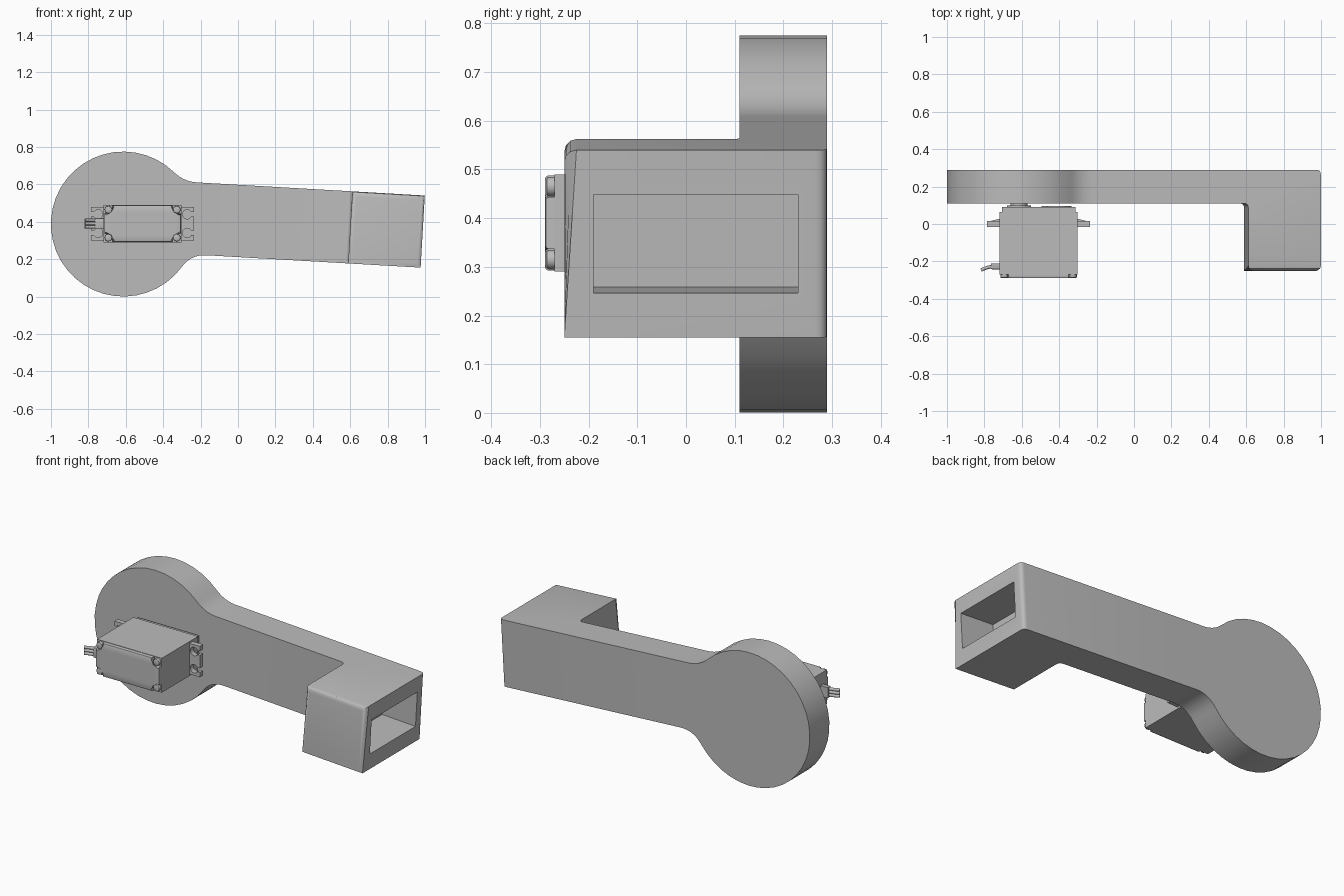
import bpy, bmesh, math
from mathutils import Matrix, Vector

cube = bpy.data.objects.get("Cube")
if cube:
    bpy.data.objects.remove(cube, do_unlink=True)

grey = bpy.data.materials.new("plain_grey")
grey.use_nodes = True
COLOUR = (0.5, 0.5, 0.5, 1)
grey.diffuse_color = COLOUR
grey.node_tree.nodes["Principled BSDF"].inputs["Base Color"].default_value = COLOUR


def add_prism(bm, pts, lo, hi, axis="Y", open_end=False):
    """Extrude a 2D outline along Y (points are x, z) or Z (points are x, y)."""
    def place(p, d):
        return (p[0], d, p[1]) if axis == "Y" else (p[0], p[1], d)
    a = [bm.verts.new(place(p, lo)) for p in pts]
    b = [bm.verts.new(place(p, hi)) for p in pts]
    bm.faces.new(a)
    bm.faces.new(b)
    n = len(pts)
    for i in range(n - 1 if open_end else n):
        j = (i + 1) % n
        bm.faces.new((a[i], a[j], b[j], b[i]))


def finish(bm, name):
    bmesh.ops.recalc_face_normals(bm, faces=bm.faces)
    mesh = bpy.data.meshes.new(name)
    bm.to_mesh(mesh)
    bm.free()
    ob = bpy.data.objects.new(name, mesh)
    bpy.context.collection.objects.link(ob)
    mesh.materials.append(grey)
    return ob


def bevel_at_y(bm, y, width, segments=3):
    edges = [e for e in bm.edges if all(abs(v.co.y - y) < 1e-5 for v in e.verts)]
    bmesh.ops.bevel(bm, geom=edges, offset=width, segments=segments,
                    profile=0.5, affect="EDGES")


def smooth(ob):
    bpy.ops.object.select_all(action="DESELECT")
    ob.select_set(True)
    bpy.context.view_layer.objects.active = ob
    bpy.ops.object.shade_smooth_by_angle(angle=math.radians(30))


def prism(name, pts, lo, hi, bevel=0, segments=2):
    bm = bmesh.new()
    add_prism(bm, pts, lo, hi)
    if bevel:
        bevel_at_y(bm, lo, bevel, segments)
    ob = finish(bm, name)
    smooth(ob)
    return ob


def rect(cx, cz, hx, hz):
    return [(cx - hx, cz - hz), (cx + hx, cz - hz), (cx + hx, cz + hz), (cx - hx, cz + hz)]


def arc(cx, cz, r, start, end, n):
    return [(cx + r * math.cos(math.radians(start + (end - start) * i / n)),
             cz + r * math.sin(math.radians(start + (end - start) * i / n)))
            for i in range(n + 1)]


def disc(cx, cz, r, n=24):
    return arc(cx, cz, r, 0, 360, n)[:-1]


def blend(p, c, q, n=7):
    """Smooth curve from p to q, pulled toward corner c."""
    p, c, q = Vector(p), Vector(c), Vector(q)
    return [tuple(p * (1 - t) ** 2 + c * 2 * t * (1 - t) + q * t * t)
            for t in (i / n for i in range(n + 1))]


# Arm, built level with its end at the origin and then tilted
HALF, BACK, FACE, FRONT = 0.193, 0.29, 0.11, -0.25
SEAM, BLOCK = -1.1, -0.388
HX, HZ, HR = -1.6, -0.052, 0.3875
TOP, BOTTOM = 49, 327


def neck(angle, side):
    """Fillet from the round head to the straight edge of the arm."""
    a = math.radians(angle)
    p = Vector((HX + HR * math.cos(a), HZ + HR * math.sin(a)))
    t = Vector((math.sin(a), -math.cos(a))) * side
    reach = (side * HALF - p.y) / t.y
    c = p + t * reach
    return blend(p, c, (c.x + reach, side * HALF))


head = [(SEAM, HALF)] + neck(TOP, 1)[::-1] + arc(HX, HZ, HR, TOP, BOTTOM, 32)[1:-1]
head += neck(BOTTOM, -1) + [(SEAM, -HALF)]

R = 0.025
bar = [(SEAM, BACK)] + blend((-R, BACK), (0, BACK), (0, BACK - R), 4)
bar += [(0, FRONT), (BLOCK, FRONT)]
bar += blend((BLOCK, FACE - R), (BLOCK, FACE), (BLOCK - R, FACE), 4) + [(SEAM, FACE)]

bm = bmesh.new()
add_prism(bm, head, FACE, BACK, "Y", open_end=True)
add_prism(bm, bar, -HALF, HALF, "Z", open_end=True)
bmesh.ops.remove_doubles(bm, verts=bm.verts, dist=1e-4)
bevel_at_y(bm, FRONT, 0.025)
arm = finish(bm, "arm")

# Rectangular pocket in the end of the arm
bm = bmesh.new()
add_prism(bm, rect(0, 0, 0.215, 0.1015), -0.19, 0.23)
cutter = finish(bm, "pocket_cutter")
cutter.hide_render = True
cut = arm.modifiers.new("pocket", "BOOLEAN")
cut.operation, cut.solver, cut.object = "DIFFERENCE", "EXACT", cutter
bpy.context.view_layer.objects.active = arm
bpy.ops.object.modifier_apply(modifier=cut.name)
bpy.data.objects.remove(cutter, do_unlink=True)
arm.data.transform(Matrix.Translation((0.9875, 0, 0.3475))
                   @ Matrix.Rotation(math.radians(3.3), 4, "Y"))
smooth(arm)

# Servo case
SX, SZ = -0.51, 0.39
prism("servo_body", rect(SX, SZ, 0.208, 0.1), -0.27, 0.065)
prism("servo_top", rect(SX, SZ, 0.197, 0.092), 0.065, 0.09)
prism("servo_shaft_boss", disc(-0.615, SZ, 0.065, 32), 0.09, 0.1)
prism("servo_shaft", disc(-0.615, SZ, 0.045, 32), 0.1, 0.115)
prism("servo_gear_boss", disc(-0.415, SZ, 0.08, 32), 0.09, 0.095)

# Bottom cover with notched corners and screws
W, H, N = 0.205, 0.098, 0.045
quarter = [(W, H - N), (W - N, H - N), (W - N, H)]
cover = []
for sx, sz in ((1, 1), (-1, 1), (-1, -1), (1, -1)):
    q = [(SX + sx * x, SZ + sz * z) for x, z in quarter]
    cover += q if sx * sz > 0 else q[::-1]
    prism("cover_screw", disc(SX + sx * 0.183, SZ + sz * 0.075, 0.02, 16),
          -0.287, -0.27, 0.005)
prism("servo_cover", cover, -0.29, -0.27, 0.008)

# Mounting ears with open keyhole slots, and their ribs
for side, name in ((1, "left"), (-1, "right")):
    half = [(0.2, 0.09), (0.275, 0.09), (0.275, 0.062)]
    half += arc(0.238, 0.05, 0.025, 29, 331, 14) + [(0.275, 0.038)]
    ear = half + [(x, -z) for x, z in half[::-1]]
    prism(name + "_ear", [(SX + side * x, SZ + z) for x, z in ear], -0.015, 0.015)
    bm = bmesh.new()
    rib = [(SX + side * x, y) for x, y in ((0.2, 0.014), (0.265, 0.014), (0.2, 0.03))]
    add_prism(bm, rib, SZ - 0.01, SZ + 0.01, "Z")
    finish(bm, name + "_ear_rib")

# Cable grip and three wires
prism("cable_grip", rect(-0.735, SZ, 0.03, 0.03), -0.242, -0.212, 0.006)
for i in (-1, 0, 1):
    curve = bpy.data.curves.new("wire", "CURVE")
    curve.dimensions = "3D"
    curve.bevel_depth, curve.bevel_resolution = 0.009, 2
    curve.use_fill_caps = True
    line = curve.splines.new("POLY")
    path = [(-0.73, -0.227), (-0.77, -0.229), (-0.795, -0.236), (-0.818, -0.247)]
    line.points.add(len(path) - 1)
    for point, (x, y) in zip(line.points, path):
        point.co = (x, y, SZ + i * 0.018, 1)
    curve.materials.append(grey)
    bpy.context.collection.objects.link(bpy.data.objects.new("wire", curve))
